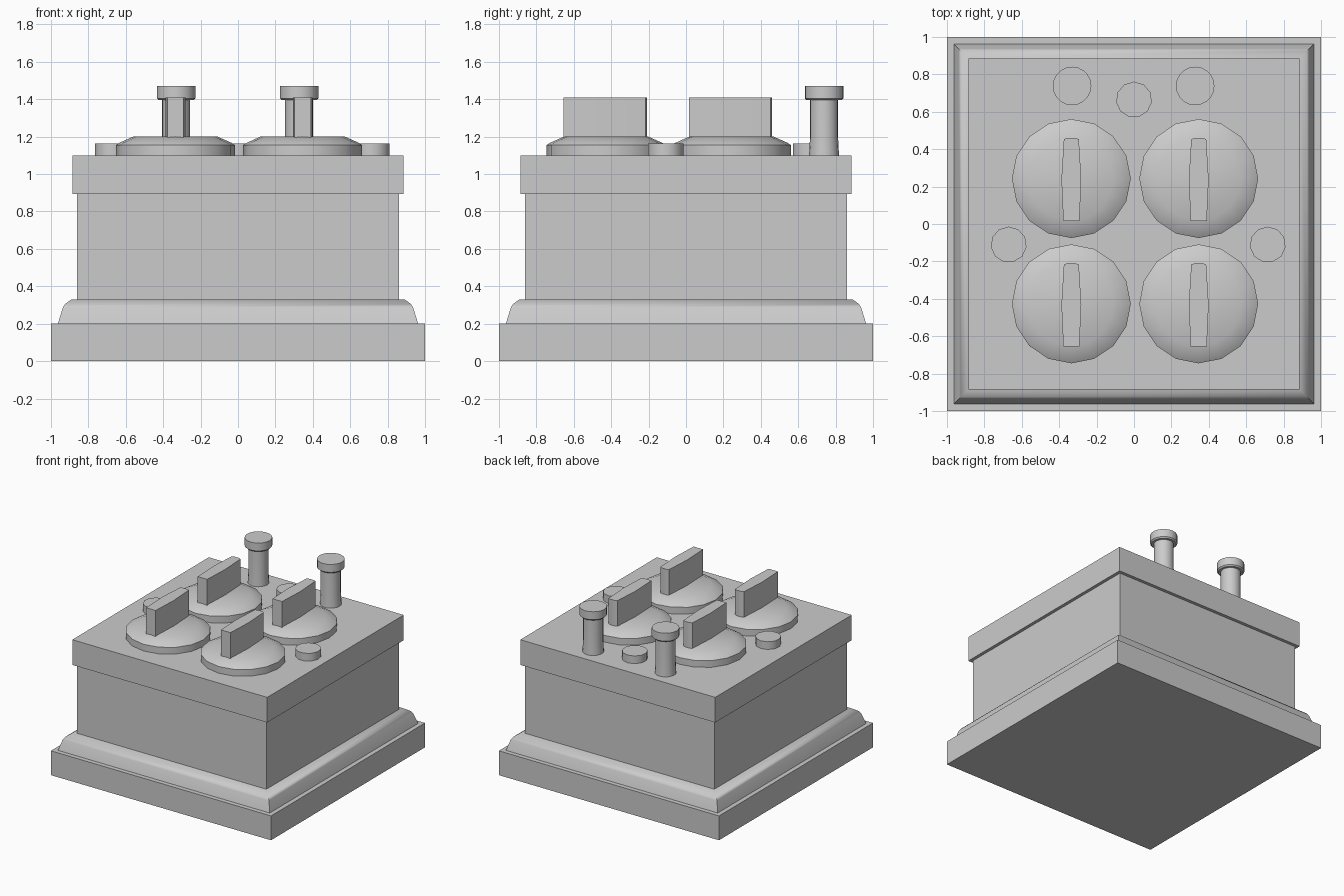
import bpy
import bmesh
import math

cube = bpy.data.objects.get("Cube")
if cube:
    bpy.data.objects.remove(cube, do_unlink=True)

grey = bpy.data.materials.new("light_grey")
grey.use_nodes = True
colour = (0.6, 0.6, 0.6, 1)
grey.diffuse_color = colour
grey.node_tree.nodes["Principled BSDF"].inputs["Base Color"].default_value = colour


def loft(name, rings, location=(0, 0, 0), smooth=None):
    """Bridge a stack of equal-length point rings and cap both ends."""
    bm = bmesh.new()
    loops = [[bm.verts.new(p) for p in ring] for ring in rings]
    n = len(loops[0])
    for low, high in zip(loops, loops[1:]):
        for i in range(n):
            j = (i + 1) % n
            bm.faces.new((low[i], low[j], high[j], high[i]))
    bm.faces.new(loops[0][::-1])
    bm.faces.new(loops[-1])
    bmesh.ops.recalc_face_normals(bm, faces=bm.faces)
    mesh = bpy.data.meshes.new(name)
    bm.to_mesh(mesh)
    bm.free()
    mesh.materials.append(grey)
    obj = bpy.data.objects.new(name, mesh)
    obj.location = location
    bpy.context.collection.objects.link(obj)
    if smooth:
        bpy.ops.object.select_all(action="DESELECT")
        obj.select_set(True)
        bpy.context.view_layer.objects.active = obj
        bpy.ops.object.shade_smooth_by_angle(angle=math.radians(smooth))
    return obj


def square(name, profile, smooth=None):
    corners = ((-1, -1), (1, -1), (1, 1), (-1, 1))
    return loft(name, [[(x * h, y * h, z) for x, y in corners] for h, z in profile], smooth=smooth)


def turned(name, profile, sides, location):
    angles = [math.pi / 2 + math.tau * i / sides for i in range(sides)]
    rings = [[(r * math.cos(a), r * math.sin(a), z) for a in angles] for r, z in profile]
    return loft(name, rings, location, smooth=40)


# Stepped square housing
square("base_plinth", [(1, 0), (1, 0.2)])
square("base_moulding", [(0.963, 0.2), (0.937, 0.285), (0.925, 0.305), (0.893, 0.328)], smooth=50)
square("housing", [(0.86, 0.32), (0.86, 0.9)])
square("top_slab", [(0.886, 0.893), (0.886, 1.1)])

DECK = 1.1

# Four rotary knobs with upright grips
grip_outline = [(-0.043, -0.222), (0.043, -0.222), (0.053, 0),
                (0.04, 0.215), (0.02, 0.223), (-0.02, 0.223), (-0.04, 0.215), (-0.053, 0)]
for row, y in (("front", -0.427), ("back", 0.243)):
    for side, x in (("right", -0.335), ("left", 0.346)):
        turned(f"{row}_{side}_knob",
               [(0.318, 0), (0.318, 0.055), (0.3, 0.067), (0.226, 0.1)], 16, (x, y, DECK))
        loft(f"{row}_{side}_knob_grip",
             [[(px, py, z) for px, py in grip_outline] for z in (0.09, 0.31)],
             (x, y - 0.005, DECK), smooth=30)

# Two capped terminal posts
for side, x in (("right", -0.331), ("left", 0.327)):
    turned(f"{side}_post", [(0.08, 0), (0.075, 0.1), (0.075, 0.31)], 20, (x, 0.738, DECK))
    turned(f"{side}_post_cap", [(0.093, 0.295), (0.103, 0.305), (0.103, 0.37)], 20, (x, 0.738, DECK))

# Low round buttons
for name, x, y in (("back", 0, 0.665), ("right", -0.67, -0.11), ("left", 0.715, -0.11)):
    turned(f"{name}_button", [(0.096, 0), (0.096, 0.063)], 11, (x, y, DECK))
